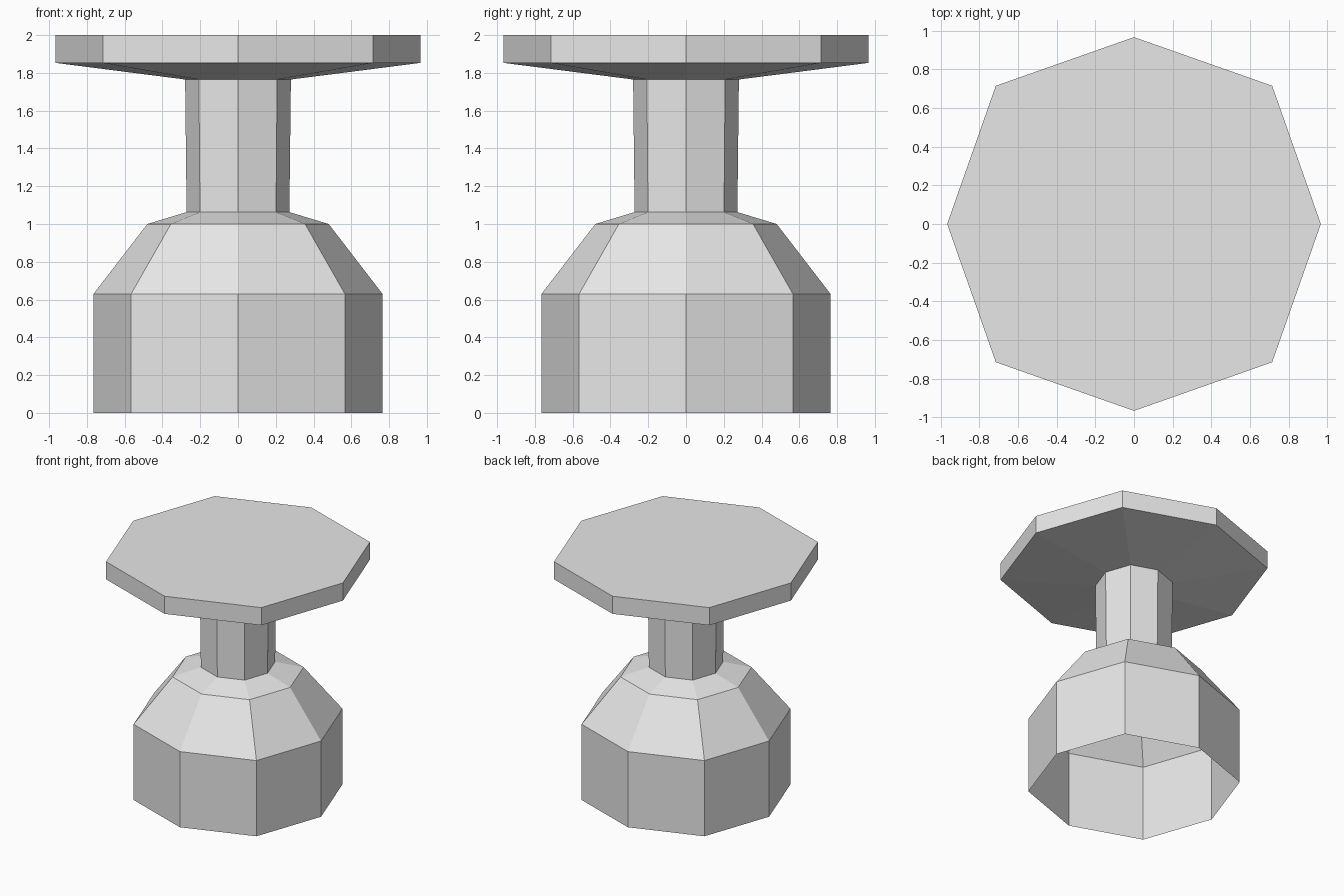
import bpy
import bmesh
import math

cube = bpy.data.objects.get("Cube")
if cube:
    bpy.data.objects.remove(cube, do_unlink=True)

# One plain grey for the whole model
grey = bpy.data.materials.new("plain grey")
grey.use_nodes = True
colour = (0.8, 0.8, 0.8, 1.0)
grey.diffuse_color = colour
grey.node_tree.nodes["Principled BSDF"].inputs["Base Color"].default_value = colour

SIDES = 8
DIAGONAL = 1.046  # diagonal corners stand slightly further out


def ring(bm, radius, z):
    """Slightly squared octagon of vertices with corners on the axes."""
    verts = []
    for i in range(SIDES):
        a = math.tau * i / SIDES
        r = radius * (DIAGONAL if i % 2 else 1.0)
        verts.append(bm.verts.new((r * math.cos(a), r * math.sin(a), z)))
    return verts


def lathe(name, profile, cap_top=False):
    """Join octagonal rings, given as (radius, height), into a shell."""
    bm = bmesh.new()
    rings = [ring(bm, r, z) for r, z in profile]
    for low, high in zip(rings, rings[1:]):
        for i in range(SIDES):
            j = (i + 1) % SIDES
            bm.faces.new((low[i], low[j], high[j], high[i]))
    if cap_top:
        bm.faces.new(rings[-1])
    mesh = bpy.data.meshes.new(name)
    bm.to_mesh(mesh)
    bm.free()
    mesh.materials.append(grey)
    obj = bpy.data.objects.new(name, mesh)
    bpy.context.collection.objects.link(obj)
    return obj


# Hollow base, open underneath, with sloping shoulders
lathe("base", [(0.765, 0.0), (0.765, 0.63), (0.48, 1.0), (0.272, 1.063)])

# Narrow neck
lathe("neck", [(0.272, 1.063), (0.28, 1.765)])

# Wide flat top with a shallow tapered underside
lathe("top_plate", [(0.28, 1.765), (0.966, 1.853), (0.966, 2.0)], cap_top=True)
